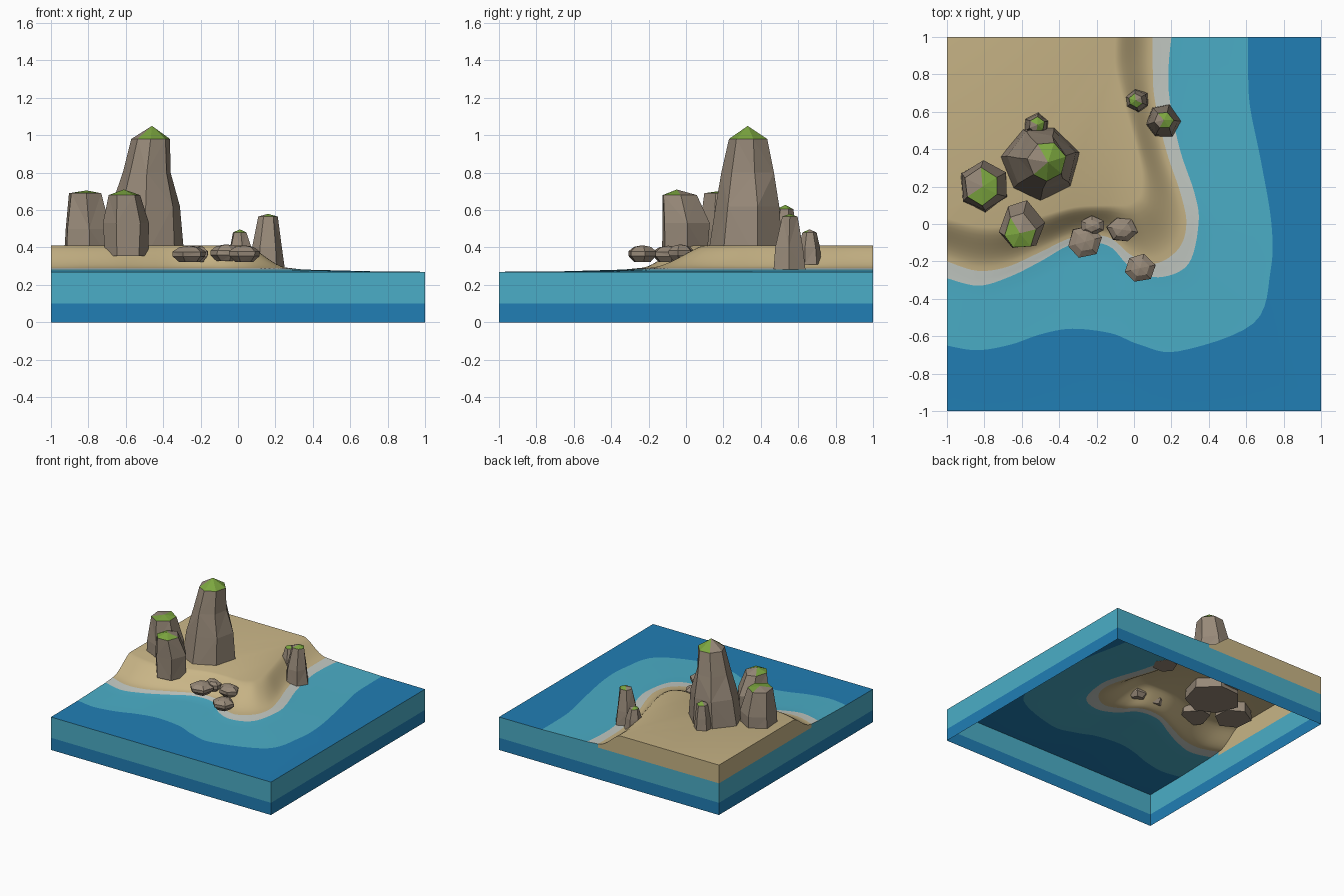
import bpy, math, random
from mathutils import Vector

if "Cube" in bpy.data.objects:
    bpy.data.objects.remove(bpy.data.objects["Cube"])


def material(name, rgb):
    m = bpy.data.materials.new(name)
    m.diffuse_color = (*rgb, 1)
    m.use_nodes = True
    m.node_tree.nodes["Principled BSDF"].inputs["Base Color"].default_value = m.diffuse_color
    return m


SAND = material("sand", (0.58, 0.46, 0.24))
FOAM = material("foam", (0.55, 0.59, 0.55))
SHALLOW = material("shallow_water", (0.07, 0.42, 0.57))
DEEP = material("deep_water", (0.015, 0.21, 0.46))
STONE = material("stone", (0.31, 0.25, 0.19))
MOSS = material("moss", (0.20, 0.38, 0.05))


def make(name, verts, faces, mats, ids, smooth=False):
    me = bpy.data.meshes.new(name)
    me.from_pydata(verts, [], faces)
    for m in mats:
        me.materials.append(m)
    for p, i in zip(me.polygons, ids):
        p.material_index = i
        p.use_smooth = smooth
    ob = bpy.data.objects.new(name, me)
    bpy.context.collection.objects.link(ob)
    return ob


# Contour lines of the coast, each running from the left edge to the back edge
plateau = [(-1, .03), (-.84, -.01), (-.68, -.01), (-.5, .04), (-.32, .09), (-.15, .1), (-.04, .1),
           (0, .12), (.03, .14), (.04, .19), (.04, .28), (.01, .42), (-.06, .67), (-.1, .84), (-.1, 1)]
foam_in = [(-1, -.2), (-.84, -.25), (-.68, -.23), (-.5, -.15), (-.32, -.07), (-.14, -.07), (-.01, -.17),
           (.12, -.21), (.24, -.13), (.28, 0), (.25, .16), (.17, .4), (.11, .67), (.1, .84), (.1, 1)]
foam_out = [(-1, -.29), (-.83, -.33), (-.66, -.28), (-.5, -.2), (-.32, -.105), (-.14, -.115), (-.02, -.23),
            (.13, -.285), (.29, -.215), (.345, 0), (.325, .16), (.245, .4), (.19, .67), (.185, .84), (.2, 1)]
deep_in = [(-1, -.65), (-.84, -.675), (-.66, -.645), (-.5, -.59), (-.33, -.56), (-.12, -.585), (.03, -.645),
           (.24, -.68), (.64, -.53), (.73, -.25), (.735, 0), (.68, .33), (.62, .63), (.61, .84), (.61, 1)]
border = [(-1, -1), (-.84, -1), (-.66, -1), (-.5, -1), (-.33, -1), (-.1, -1), (.1, -1),
          (.4, -1), (1, -1), (1, -.3), (1, .05), (1, .36), (1, .65), (1, .84), (1, 1)]
STEPS = 6


def sample(keys, curved=True):
    """Catmull-Rom (or straight) resampling of a contour."""
    k = [Vector(p) for p in keys]
    out = []
    for i in range(len(k) - 1):
        a, b, c, d = k[max(i - 1, 0)], k[i], k[i + 1], k[min(i + 2, len(k) - 1)]
        for s in range(STEPS):
            t = s / STEPS
            if curved:
                out.append(b + .5 * t * ((c - a) + t * ((2 * a - 5 * b + 4 * c - d)
                                                        + t * (3 * b - 3 * c + d - a))))
            else:
                out.append(b.lerp(c, t))
    return out + [k[-1]]


P, FI, FO, DI, B = [sample(c) for c in (plateau, foam_in, foam_out, deep_in)] + [sample(border, False)]
N = len(P)


def slope(t):
    u = t ** .85
    return .41 - .12 * u * u * (3 - 2 * u)


# Bands between contours: (inner, outer, subdivisions, height rule, material)
bands = [(P, FI, 10, slope, 0),
         (FI, FO, 2, lambda t: .29 - .008 * t, 1),
         (FO, DI, 4, lambda t: .282 - .010 * t, 2),
         (DI, B, 1, lambda t: .272 - .002 * t, 3)]
rows = [[(p.x, p.y, .41) for p in P]]
row_mat = []
for a, b, n, rule, mat in bands:
    for s in range(1, n + 1):
        t = s / n
        rows.append([(*p.lerp(q, t), rule(t)) for p, q in zip(a, b)])
        row_mat.append(mat)

# Ground and water surface
verts = [v for r in rows for v in r] + [(-1, 1, .41)]
faces = [tuple([len(verts) - 1] + list(range(N)))]
ids = [0]
for j, mat in enumerate(row_mat):
    for i in range(N - 1):
        faces.append((j * N + i, (j + 1) * N + i, (j + 1) * N + i + 1, j * N + i + 1))
        ids.append(mat)
make("beach_and_sea", verts, faces, [SAND, FOAM, SHALLOW, DEEP], ids, True)

# Layered side walls, open underneath
rim = [(-1, 1, .41)] + [r[0] for r in rows] + rows[-1][1:-1] + [r[-1] for r in reversed(rows)]
verts, faces, ids = [], [], []
for x, y, z in rim:
    verts += [(x, y, 0), (x, y, .1), (x, y, .26), (x, y, z)]
for i in range(len(rim)):
    k = (i + 1) % len(rim)
    land = rim[i][2] + rim[k][2] > .581
    for lv, mat in enumerate((0, 1, 2 if land else 1)):
        faces.append((4 * i + lv, 4 * k + lv, 4 * k + lv + 1, 4 * i + lv + 1))
        ids.append(mat)
make("tile_sides", verts, faces, [DEEP, SHALLOW, SAND], ids)


def rock(name, rings, apex, sides, seed, moss=None, turn=0.0, jitter=.12):
    """Faceted stone from rings (z, cx, cy, rx, ry); moss = direction of mossy cap facets."""
    rnd = random.Random(seed)
    ang = [turn + math.tau * (i + rnd.uniform(-jitter, jitter)) / sides for i in range(sides)]
    verts, faces, ids = [], [tuple(reversed(range(sides)))], [0]
    for z, cx, cy, rx, ry in rings:
        for a in ang:
            k = 1.04 + rnd.uniform(-jitter, jitter) * .5
            verts.append((cx + rx * k * math.cos(a), cy + ry * k * math.sin(a), z))
    for j in range(len(rings) - 1):
        for i in range(sides):
            k = (i + 1) % sides
            a, b, c, d = j * sides + i, j * sides + k, (j + 1) * sides + k, (j + 1) * sides + i
            faces += [(a, b, c), (a, c, d)] if (i + j) % 2 else [(a, b, d), (b, c, d)]
            ids += [0, 0]
    top = (len(rings) - 1) * sides
    verts.append(apex)
    for i in range(sides):
        k = (i + 1) % sides
        faces.append((top + i, top + k, len(verts) - 1))
        mid = (ang[i] + ang[k] + (math.tau if k == 0 else 0)) / 2
        green = moss and math.cos(mid) * moss[0] + math.sin(mid) * moss[1] > -.45
        ids.append(1 if green else 0)
    make(name, verts, faces, [STONE, MOSS], ids)


# Tall standing rocks
rock("tall_rock", [(.33, -.5, .33, .205, .2), (.62, -.49, .34, .175, .17), (.80, -.485, .335, .13, .135),
                   (.98, -.465, .335, .098, .098)], (-.46, .33, 1.05), 7, 3, (1, 0), .3)
rock("left_rock", [(.33, -.80, .2, .135, .135), (.50, -.80, .205, .13, .135), (.69, -.815, .2, .093, .095)],
     (-.81, .2, .705), 6, 5, (1, 1e-6), .5)
rock("front_rock", [(.355, -.60, -.01, .11, .125), (.53, -.60, -.01, .125, .13), (.68, -.61, -.04, .085, .092)],
     (-.61, -.05, .71), 6, 8, (-.1, -1), .2)
rock("back_rock", [(.36, -.52, .525, .07, .072), (.50, -.52, .525, .058, .06), (.605, -.52, .53, .042, .042)],
     (-.515, .53, .628), 6, 11, (1, 0), .4)
rock("shore_rock_large", [(.28, .155, .55, .09, .09), (.40, .155, .55, .08, .08), (.565, .16, .555, .05, .045)],
     (.16, .555, .58), 6, 14, (1, 0), .1)
rock("shore_rock_small", [(.31, .015, .66, .065, .065), (.40, .015, .66, .056, .056), (.48, .01, .66, .036, .036)],
     (.01, .66, .497), 6, 17, (-.5, -1), .6)

# Flat boulders at the waterline: (x, y, rx, ry, z middle)
boulders = [(-.262, -.095, .088, .086, .365), (-.222, -.01, .065, .052, .367),
            (-.063, -.03, .083, .062, .372), (.033, -.235, .08, .076, .367)]
for n, (x, y, rx, ry, z) in enumerate(boulders):
    rock(f"boulder_{n + 1}", [(z - .044, x, y, .6 * rx, .6 * ry), (z - .012, x, y, rx, ry),
                              (z + .012, x, y, rx, ry), (z + .036, x, y, .6 * rx, .6 * ry)],
         (x, y, z + .045), 6, 20 + n, None, .35 * n + .2, .08)
